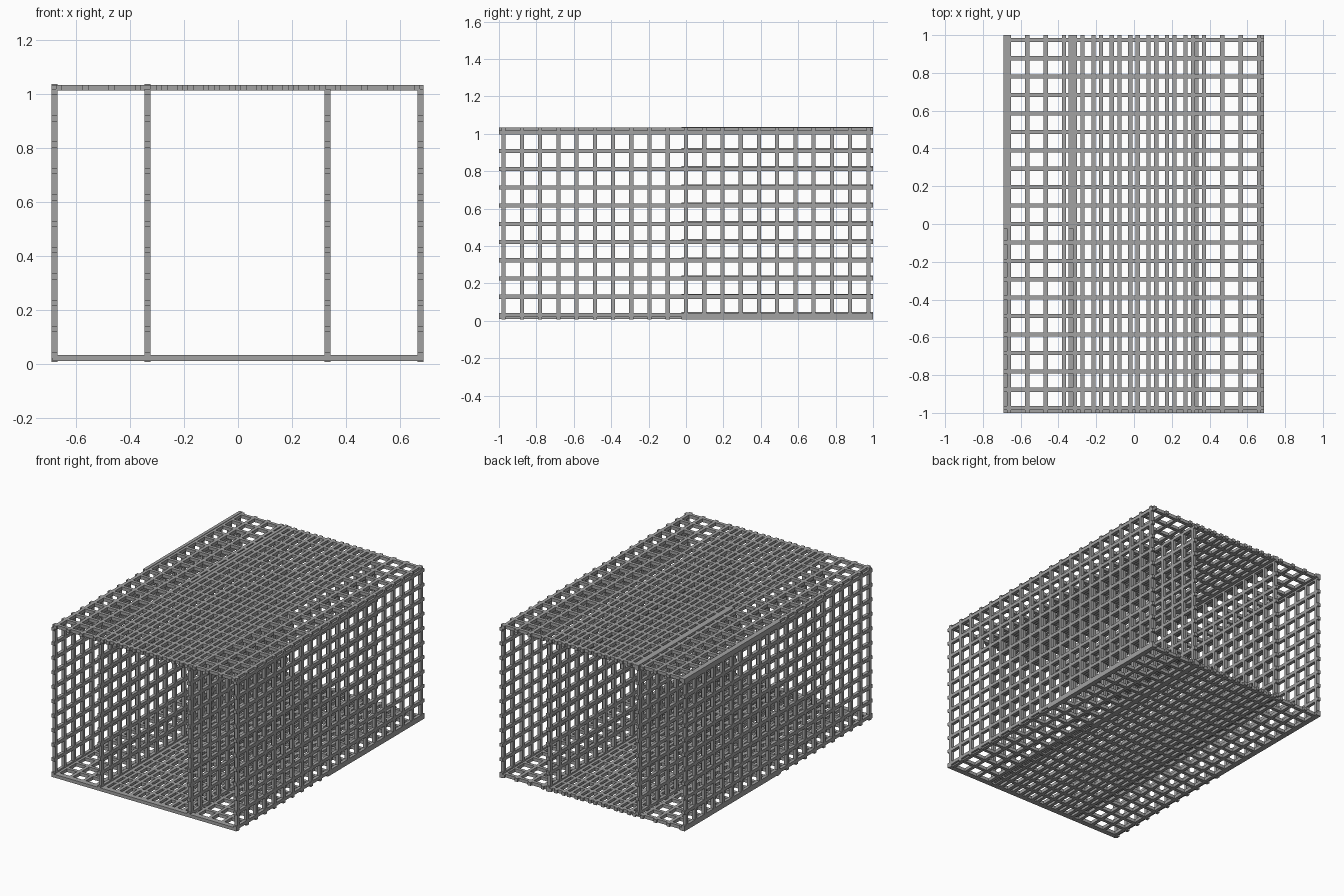
import bpy
import bmesh
from mathutils import Vector

if "Cube" in bpy.data.objects:
    bpy.data.objects.remove(bpy.data.objects["Cube"], do_unlink=True)

# One plain steel colour
steel = bpy.data.materials.new("grey_steel")
steel.use_nodes = True
GREY = (0.36, 0.36, 0.36, 1)
steel.diffuse_color = GREY
steel.node_tree.nodes["Principled BSDF"].inputs["Base Color"].default_value = GREY

BAR = 0.022      # square bar thickness
PITCH = 0.0975   # spacing between bars
HALF = 0.512     # half length of a panel, bar ends included
COUNT = 5        # bars each side of the middle one


def add_bar(bm, centre, along):
    """Square bar of full panel length running along one axis."""
    size = Vector((BAR, BAR, BAR))
    size[along] = 2 * HALF
    made = bmesh.ops.create_cube(bm, size=1)
    bmesh.ops.scale(bm, vec=size, verts=made["verts"])
    bmesh.ops.translate(bm, vec=centre, verts=made["verts"])


def mesh_panel(name, centre, axes, edges=()):
    """Grid of crossing bars; edges lists (axis, sign) sides closed by a rim bar."""
    bm = bmesh.new()
    for across, along in (axes, axes[::-1]):
        for k in range(-COUNT, COUNT + 1):
            c = Vector(centre)
            c[across] += k * PITCH
            add_bar(bm, c, along)
        for axis, sign in edges:
            if axis == across:
                c = Vector(centre)
                c[across] += sign * (HALF - BAR / 2)
                add_bar(bm, c, along)
    mesh = bpy.data.meshes.new(name)
    bm.to_mesh(mesh)
    bm.free()
    mesh.materials.append(steel)
    obj = bpy.data.objects.new(name, mesh)
    bpy.context.collection.objects.link(obj)


X, Y, Z = range(3)
BOTTOM, TOP = (Z, -1), (Z, 1)

# Upright walls: outer pair and inner pair, x position and back-half rims
walls = {
    "right_outer_wall": (-0.679, (BOTTOM, TOP)),
    "right_inner_wall": (-0.335, (TOP,)),
    "left_inner_wall": (0.331, (BOTTOM,)),
    "left_outer_wall": (0.676, (BOTTOM,)),
}
for end, y in (("front", -0.4875), ("back", 0.4875)):
    back = end == "back"
    for name, (x, rims) in walls.items():
        z = 0.524 if back and TOP in rims else 0.519
        mesh_panel(f"{end}_{name}", (x, y, z), (Y, Z), rims if back else ())

    # Floor and roof: two panels overlapping across the middle
    for side, x in (("right", -0.175), ("left", 0.175)):
        mesh_panel(f"{end}_{side}_floor", (x, y, 0.022), (X, Y),
                   () if back else ((Y, -1),))
        mesh_panel(f"{end}_{side}_roof", (x, y, 1.022), (X, Y))
